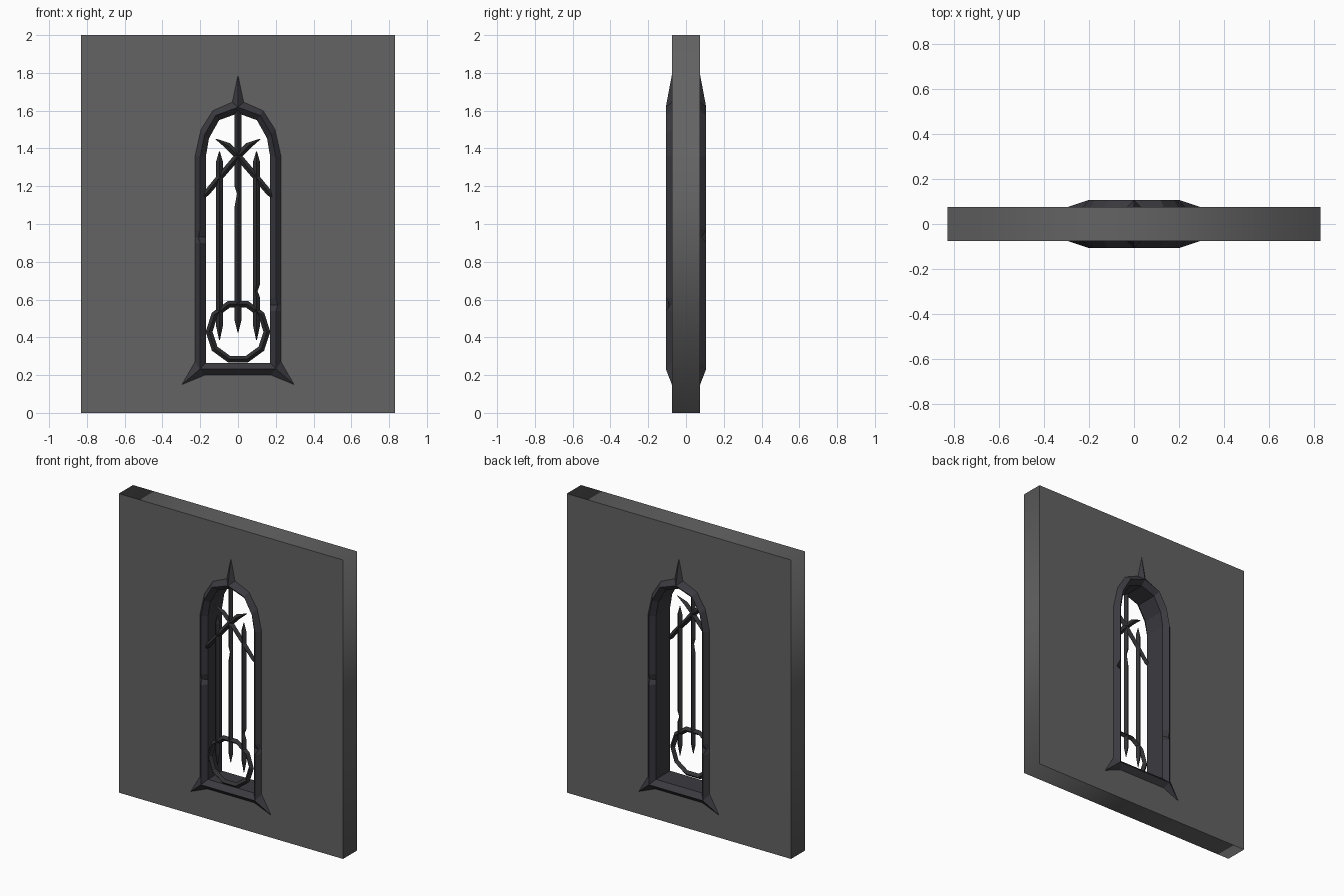
import bpy, bmesh, math
from mathutils import Vector

if "Cube" in bpy.data.objects:
    bpy.data.objects.remove(bpy.data.objects["Cube"])


def material(name, rgb):
    m = bpy.data.materials.new(name)
    m.diffuse_color = (*rgb, 1)
    m.use_nodes = True
    m.node_tree.nodes["Principled BSDF"].inputs["Base Color"].default_value = m.diffuse_color
    return m


STONE = material("grey stone", (0.125, 0.125, 0.125))
FRAME = material("dark blue grey iron", (0.042, 0.042, 0.051))
BAR = material("blackened iron", (0.031, 0.031, 0.034))


def finish(bm, name, mat):
    bmesh.ops.remove_doubles(bm, verts=bm.verts, dist=0.0003)
    bmesh.ops.recalc_face_normals(bm, faces=bm.faces)
    me = bpy.data.meshes.new(name)
    bm.to_mesh(me)
    bm.free()
    me.materials.append(mat)
    ob = bpy.data.objects.new(name, me)
    bpy.context.collection.objects.link(ob)
    return ob


# Frame sections on the right half, top to bottom: outer edge, ridge, inner edge (x, z)
top = ((0, 1.618), (0, 1.586))
foot = ((0.2, 0.233), (0.17, 0.265))
half = [((0, 1.788), *top), ((0.03, 1.645), *top),
        ((0.133, 1.6), (0.118, 1.575), (0.1, 1.55)),
        ((0.196, 1.5), (0.176, 1.475), (0.154, 1.453)),
        ((0.228, 1.358), (0.2, 1.358), (0.17, 1.358))]
half += [((0.228, z), (0.2, z), (0.17, z)) for z in (0.97, 0.93, 0.9, 0.61, 0.57, 0.54)]
half += [((0.228, 0.27), *foot), ((0.297, 0.15), *foot), ((0.175, 0.2), *foot)]
loop = half + [tuple((-x, z) for x, z in s) for s in reversed(half[1:])]

# Wall slab with an arched hole that ends under the frame ridge
cu = bpy.data.curves.new("wall", 'CURVE')
cu.dimensions = '2D'
cu.fill_mode = 'BOTH'
cu.extrude = 0.075
hole = []
for s in loop:
    if s[1] not in hole:
        hole.append(s[1])
for pts in ([(-0.83, 0), (0.83, 0), (0.83, 2), (-0.83, 2)], hole):
    sp = cu.splines.new('POLY')
    sp.points.add(len(pts) - 1)
    for p, (x, z) in zip(sp.points, pts):
        p.co = (x, z, 0, 1)
    sp.use_cyclic_u = True
wall = bpy.data.objects.new("wall", cu)
wall.rotation_euler.x = math.pi / 2
bpy.context.collection.objects.link(wall)
cu.materials.append(STONE)
bpy.context.view_layer.objects.active = wall
wall.select_set(True)
bpy.ops.object.convert(target='MESH')
wall.select_set(False)

# Ridged frame with spikes and chips; the back is the front turned half way round
bm = bmesh.new()
for turn in (1, -1):
    rows = []
    for o, r, i in loop:
        ridge = (r[0], -0.107, r[1])
        if (r[0] < 0 and r[1] == 0.93) or (r[0] > 0 and r[1] == 0.57):
            ridge = (r[0] * 1.05, -0.084, r[1])
        row = [(o[0], 0, o[1]), (o[0], -0.075, o[1]), ridge,
               (i[0], -0.075, i[1]), (i[0], 0, i[1])]
        rows.append([(x * turn, y * turn, z) for x, y, z in row])
    for a, b in zip(rows, rows[1:] + rows[:1]):
        for k in range(4):
            corners = []
            for c in (a[k], a[k + 1], b[k + 1], b[k]):
                if c not in corners:
                    corners.append(c)
            if len(corners) > 2:
                bm.faces.new([bm.verts.new(c) for c in corners])
finish(bm, "arched_frame", FRAME)

BAR_Y = -0.077


# Diamond-section bar following points (x, z, radius)
def bar(name, pts):
    bm = bmesh.new()
    rings = []
    for n, (x, z, r) in enumerate(pts):
        a, b = pts[max(n - 1, 0)], pts[min(n + 1, len(pts) - 1)]
        t = Vector((b[0] - a[0], 0, b[1] - a[1])).normalized()
        side, out, c = Vector((t.z, 0, -t.x)), Vector((0, 1, 0)), Vector((x, BAR_Y, z))
        rings.append([bm.verts.new(c + d * r) for d in (side, out, -side, -out)])
    for a, b in zip(rings, rings[1:]):
        for k in range(4):
            bm.faces.new((a[k], a[(k + 1) % 4], b[(k + 1) % 4], b[k]))
    bm.faces.new(rings[0])
    bm.faces.new(rings[-1])
    return finish(bm, name, BAR)


# Upright bars with pointed ends and small nicks
R, E = 0.018, 0.002
bar("left_bar", [(-0.098, 0.385, E), (-0.098, 0.46, R), (-0.098, 1.33, R), (-0.098, 1.385, E)])
bar("centre_bar", [(0, 0.425, E), (0, 0.49, R), (0, 1.09, R), (0.006, 1.16, 0.012),
                   (0, 1.2, R), (0, 1.6, R), (0, 1.62, 0.01)])
bar("right_bar", [(0.098, 0.385, E), (0.098, 0.46, R), (0.098, 0.61, R), (0.092, 0.645, 0.012),
                  (0.098, 0.68, R), (0.098, 1.33, R), (0.098, 1.385, E)])

# Crossing curved bars
for s, side in ((1, "left"), (-1, "right")):
    bar(side + "_cross_bar", [(-0.186 * s, 1.14, 0.008), (-0.165 * s, 1.165, 0.016),
                              (-0.09 * s, 1.255, 0.017), (0, 1.36, 0.018),
                              (0.055 * s, 1.415, 0.017), (0.118 * s, 1.45, E)])

# Ten-sided ring at the bottom
bpy.ops.mesh.primitive_torus_add(major_segments=10, minor_segments=4, major_radius=0.153,
                                 minor_radius=0.018, location=(0, BAR_Y, 0.43),
                                 rotation=(math.pi / 2, 0, 0))
ring = bpy.context.object
ring.name = "ring"
ring.data.materials.append(BAR)
